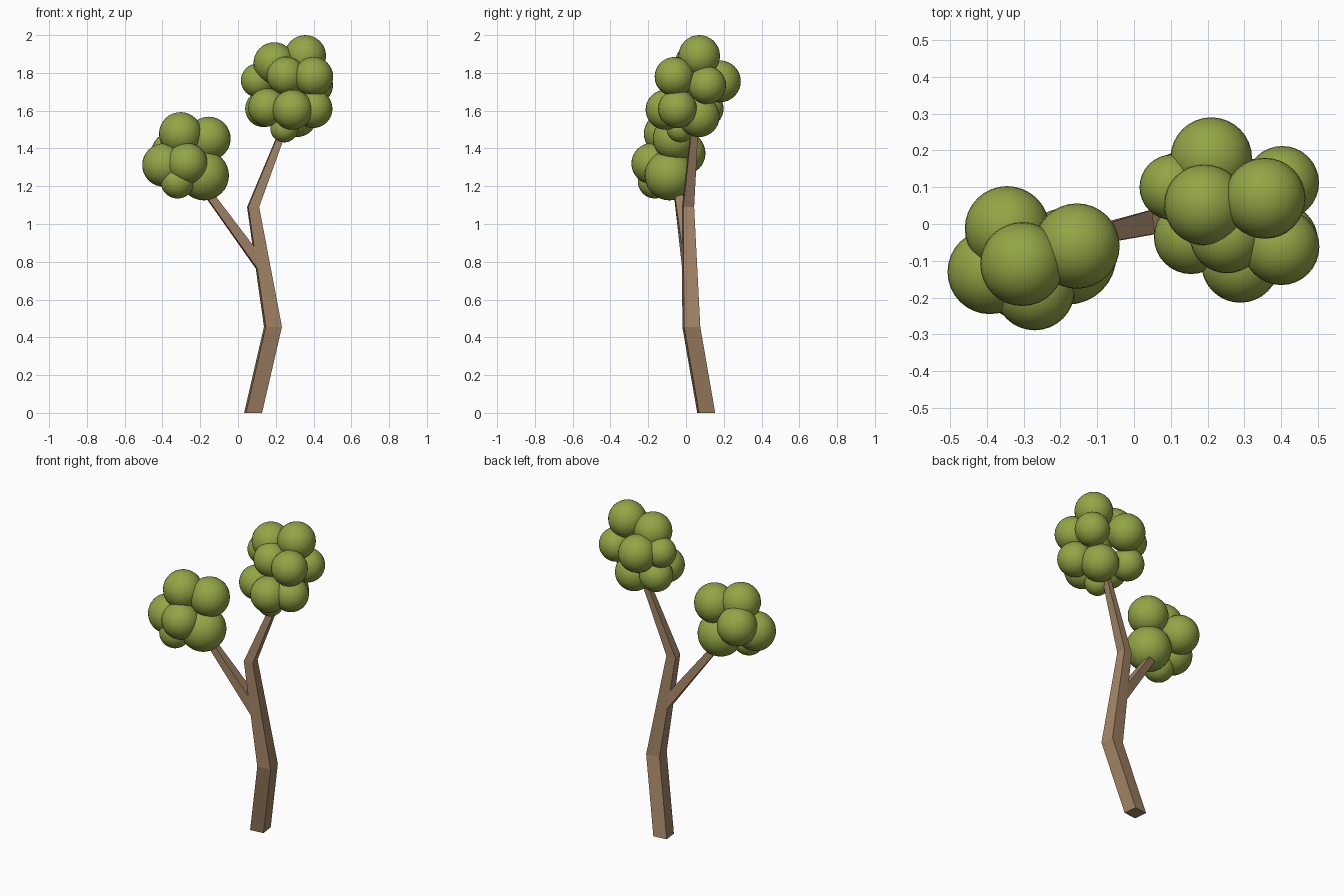
import bpy, bmesh
from math import cos, sin, radians
from mathutils import Vector

if "Cube" in bpy.data.objects:
    bpy.data.objects.remove(bpy.data.objects["Cube"])


def material(name, color):
    m = bpy.data.materials.new(name)
    m.diffuse_color = color
    m.use_nodes = True
    m.node_tree.nodes["Principled BSDF"].inputs["Base Color"].default_value = m.diffuse_color
    return m


BARK = material("bark", (0.36, 0.23, 0.13, 1))
LEAF = material("leaf", (0.29, 0.38, 0.06, 1))


def finish(bm, name, mat):
    bmesh.ops.recalc_face_normals(bm, faces=bm.faces)
    mesh = bpy.data.meshes.new(name)
    bm.to_mesh(mesh)
    bm.free()
    mesh.materials.append(mat)
    ob = bpy.data.objects.new(name, mesh)
    bpy.context.collection.objects.link(ob)
    return ob


def loft(name, rings):
    """Flat-faced tube through four-cornered rings, capped at both ends."""
    bm = bmesh.new()
    loops = [[bm.verts.new(p) for p in ring] for ring in rings]
    for a, b in zip(loops, loops[1:]):
        for i in range(4):
            j = (i + 1) % 4
            bm.faces.new((a[i], a[j], b[j], b[i]))
    bm.faces.new(loops[0])
    bm.faces.new(loops[-1])
    return finish(bm, name, BARK)


TURN = radians(6.5)


def square(x, y, z, h):
    """Level square of half size h, turned slightly about z."""
    c, s = cos(TURN), sin(TURN)
    return [Vector((x + h * (u * c - v * s), y + h * (u * s + v * c), z))
            for u, v in ((-1, -1), (1, -1), (1, 1), (-1, 1))]


# Crooked trunk
trunk = [square(0.08, 0.107, 0, 0.043), square(0.185, 0.028, 0.456, 0.043),
         square(0.08, 0.011, 1.09, 0.029), square(0.24, 0.045, 1.50, 0.018)]
loft("trunk", trunk)

# Side branch grown from the left face of the trunk
def on_trunk(corner, z):
    a, b = trunk[1][corner], trunk[2][corner]
    return a.lerp(b, (z - a.z) / (b.z - a.z))


base = [on_trunk(0, 0.764), on_trunk(0, 0.88), on_trunk(3, 0.88), on_trunk(3, 0.764)]
tip = [(-0.200, -0.068, 1.19), (-0.172, -0.068, 1.218),
       (-0.178, -0.030, 1.218), (-0.206, -0.030, 1.19)]
loft("side_branch", [base, tip])


# Foliage clusters: x, y, z, radius of each ball
def foliage(name, balls):
    bm = bmesh.new()
    for x, y, z, r in balls:
        made = bmesh.ops.create_uvsphere(bm, u_segments=32, v_segments=16, radius=r)
        bmesh.ops.translate(bm, verts=made["verts"], vec=(x, y, z))
    for f in bm.faces:
        f.smooth = True
    return finish(bm, name, LEAF)


foliage("left_foliage", [
    (-0.304, -0.109, 1.478, 0.114), (-0.155, -0.060, 1.452, 0.116),
    (-0.270, -0.180, 1.320, 0.109), (-0.180, -0.087, 1.257, 0.132),
    (-0.392, -0.130, 1.312, 0.115), (-0.320, -0.165, 1.225, 0.090),
    (-0.345, -0.012, 1.375, 0.115),
])
foliage("right_foliage", [
    (0.356, 0.070, 1.890, 0.110), (0.192, 0.052, 1.852, 0.110),
    (0.400, -0.062, 1.780, 0.104), (0.253, -0.033, 1.785, 0.101),
    (0.104, 0.100, 1.760, 0.089), (0.210, 0.179, 1.755, 0.111),
    (0.155, -0.035, 1.617, 0.101), (0.135, 0.102, 1.610, 0.097),
    (0.289, -0.108, 1.605, 0.106), (0.398, -0.045, 1.610, 0.102),
    (0.403, 0.112, 1.735, 0.100), (0.310, 0.068, 1.570, 0.110),
    (0.245, -0.030, 1.506, 0.074),
])
